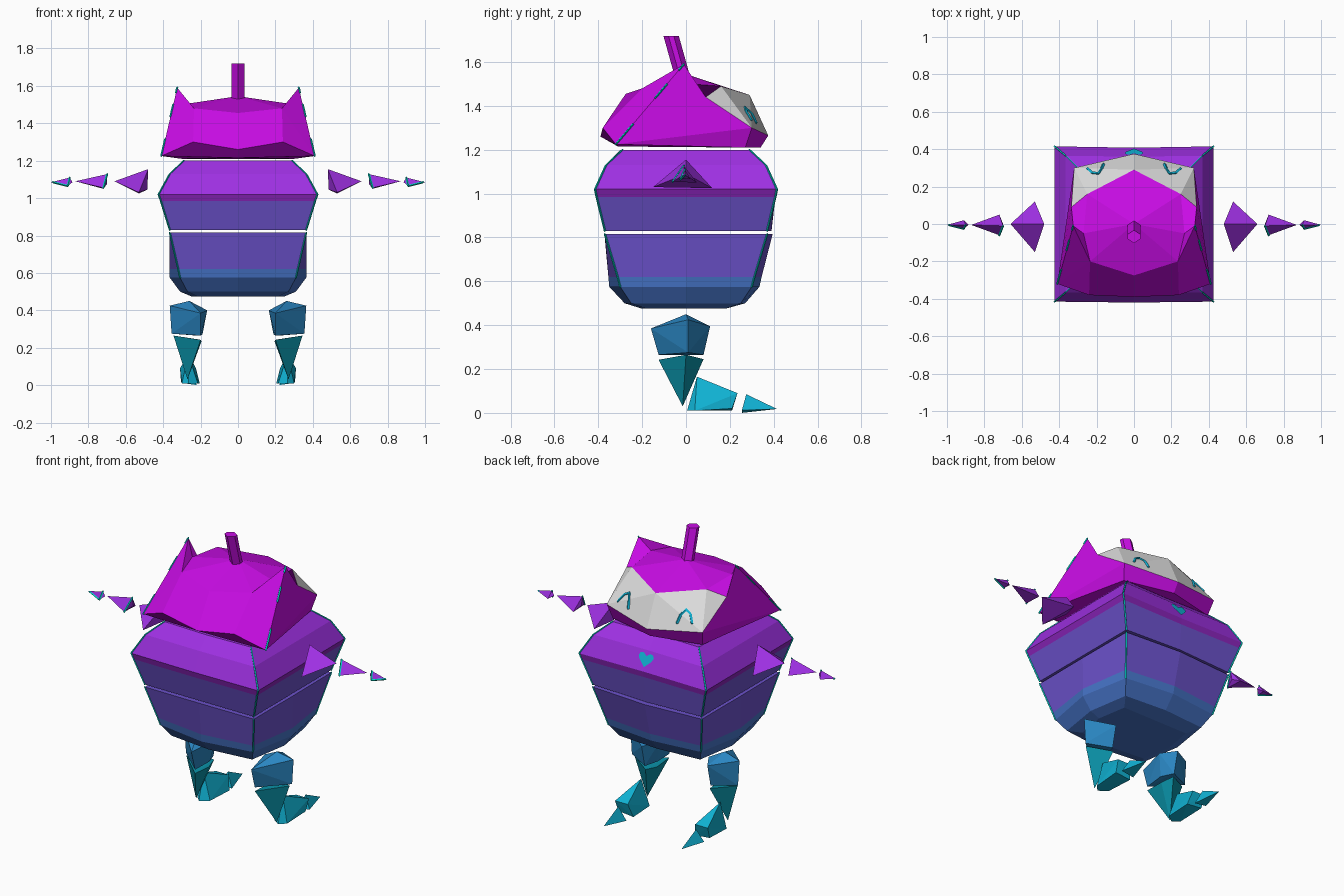
import bpy, bmesh
from mathutils import Vector
from mathutils.bvhtree import BVHTree

if "Cube" in bpy.data.objects:
    bpy.data.objects.remove(bpy.data.objects["Cube"])


def lin(c):
    c /= 255
    return c / 12.92 if c <= 0.04045 else ((c + 0.055) / 1.055) ** 2.4


def colour(name, r, g, b):
    m = bpy.data.materials.new(name)
    m.diffuse_color = (lin(r), lin(g), lin(b), 1)
    m.use_nodes = True
    m.node_tree.nodes["Principled BSDF"].inputs["Base Color"].default_value = m.diffuse_color
    return m


MAGENTA = colour("magenta", 200, 12, 228)
PURPLE = colour("purple", 158, 48, 226)
PLUM = colour("plum", 138, 36, 186)
VIOLET = colour("violet", 108, 82, 204)
BLUE = colour("blue", 70, 116, 200)
STEEL = colour("steel_blue", 42, 134, 194)
TEAL = colour("teal", 10, 146, 168)
CYAN = colour("cyan", 16, 180, 214)
SEAM = colour("bright_aqua", 0, 218, 204)
WHITE = colour("pale_grey", 222, 222, 222)


def finish(name, bm, *mats):
    bmesh.ops.recalc_face_normals(bm, faces=bm.faces)
    me = bpy.data.meshes.new(name)
    bm.to_mesh(me)
    bm.free()
    for m in mats:
        me.materials.append(m)
    ob = bpy.data.objects.new(name, me)
    bpy.context.collection.objects.link(ob)
    return ob


def hulls(name, groups, mat):
    """One object made of a convex solid for every group of points."""
    bm = bmesh.new()
    for pts in groups:
        vs = [bm.verts.new(p) for p in pts]
        out = bmesh.ops.convex_hull(bm, input=vs)
        loose = {v for v in out["geom_interior"] + out["geom_unused"]
                 if isinstance(v, bmesh.types.BMVert)}
        bmesh.ops.delete(bm, geom=list(loose), context='VERTS')
    return finish(name, bm, mat)


def both_sides(name, pts, mat):
    for side, s in (("right", 1), ("left", -1)):
        hulls(f"{side}_{name}", [[(s * x, y, z) for x, y, z in pts]], mat)


def strip(name, paths, r, mat):
    """Thin lines following each path."""
    axes = [Vector(a) * s for a in ((r, 0, 0), (0, r, 0), (0, 0, r)) for s in (1, -1)]
    hulls(name, [[Vector(p) + a for p in seg for a in axes]
                 for path in paths for seg in zip(path, path[1:])], mat)


def ring(z, x, y, mx, front, back):
    """Square ring with corners (x, y) and its own mid-side points."""
    return [(x, -y, z), (mx, 0, z), (x, y, z), (0, back, z),
            (-x, y, z), (-mx, 0, z), (-x, -y, z), (0, front, z)]


def loft(name, rings, band_mats):
    """Closed stack of rings, one material per band."""
    bm = bmesh.new()
    vs = [[bm.verts.new(p) for p in r] for r in rings]
    mats = list(dict.fromkeys(band_mats))
    for i, m in enumerate(band_mats):
        for j in range(len(vs[i])):
            k = (j + 1) % len(vs[i])
            f = bm.faces.new((vs[i][j], vs[i][k], vs[i + 1][k], vs[i + 1][j]))
            f.material_index = mats.index(m)
    bm.faces.new(vs[0]).material_index = mats.index(band_mats[0])
    bm.faces.new(vs[-1]).material_index = mats.index(band_mats[-1])
    return finish(name, bm, *mats)


# Chest and belly shells
chest = [ring(0.83, .365, .37, .365, -.37, .39), ring(0.985, .413, .408, .413, -.41, .403),
         ring(1.02, .425, .415, .425, -.42, .408), ring(1.13, .365, .365, .365, -.37, .36),
         ring(1.20, .29, .29, .29, -.30, .285)]
loft("chest", chest, [VIOLET, PLUM, PURPLE, PURPLE])
belly = [ring(0.475, .22, .18, .25, -.20, .18), ring(0.50, .27, .25, .31, -.28, .27),
         ring(0.575, .31, .30, .365, -.35, .335), ring(0.62, .32, .312, .365, -.354, .345),
         ring(0.815, .365, .37, .367, -.372, .395)]
loft("belly", belly, [BLUE, BLUE, BLUE, VIOLET])
strip("body_seams", [[r[c] for r in part] for part in (chest, belly[2:]) for c in (0, 2, 4, 6)],
      0.005, SEAM)

# Head: right half listed, left half mirrored
H = dict(A=(0, 0, 1.545), T0=(0, .29, 1.45), T1=(.25, .16, 1.49), T2=(.27, -.05, 1.505),
         T3=(.235, -.2, 1.48), T4=(0, -.275, 1.455), E=(.325, -.01, 1.59),
         C=(.41, -.32, 1.225), F=(0, -.39, 1.26), G=(.24, -.38, 1.30),
         S=(.335, .09, 1.44), B=(.32, .30, 1.30), N=(0, .375, 1.265),
         L=(0, .34, 1.21), K=(.30, .27, 1.21), U=(0, -.31, 1.215))
SHELL = ["A T0 T1", "A T1 T2", "A T2 T3", "A T3 T4", "T4 T3 G F", "E T2 T3", "E T3 C",
         "T3 G C", "F G C U", "U C K L", "E C B S", "C K B", "K L N B", "E S T1 T2"]
VISOR = ["T0 T1 B", "T0 B N", "T1 S B"]
bm = bmesh.new()
for s in (1, -1):
    v = {k: bm.verts.new((s * x, y, z)) for k, (x, y, z) in H.items()}
    for i, group in enumerate((SHELL, VISOR)):
        for f in group:
            bm.faces.new([v[k] for k in f.split()]).material_index = i
bmesh.ops.remove_doubles(bm, verts=bm.verts, dist=1e-4)
bmesh.ops.recalc_face_normals(bm, faces=bm.faces)
tree = BVHTree.FromBMesh(bm)
finish("head", bm, MAGENTA, WHITE)

# Aqua dashes along the ear ridges
ear, cheek = Vector(H["E"]), Vector(H["C"])
dashes = []
for s in (1, -1):
    for a, b in ((0, .07), (.25, .42), (.75, 1)):
        dashes.append([Vector((s * p.x, p.y, p.z)) for p in (ear.lerp(cheek, a), ear.lerp(cheek, b))])
strip("ear_seams", dashes, 0.006, SEAM)

# Happy eyes laid on the visor
eyes = []
for s in (1, -1):
    path = []
    for u, w in ((.53, .2), (.58, .4), (.66, .52), (.75, .42), (.80, .2)):
        top = Vector(H["T0"]).lerp(Vector(H["T1"]), u)
        p = Vector(H["N"]).lerp(Vector(H["B"]), u).lerp(top, w)
        path.append(tree.find_nearest(Vector((s * p.x, p.y, p.z)))[0])
    eyes.append(path)
strip("eyes", eyes, 0.009, CYAN)

# Heart plate on the chest
bm = bmesh.new()
outline = [(0, -.035), (.04, 0), (.05, .02), (.04, .035), (.02, .037), (0, .022),
           (-.02, .037), (-.04, .035), (-.05, .02), (-.04, 0)]
bm.faces.new([bm.verts.new((x, .408 - (.06 + h) * .436 + .006, 1.08 + h)) for x, h in reversed(outline)])
me = finish("heart", bm, CYAN)

# Stem on top
hulls("stem", [[(x, y + c, z) for c, z in ((-.015, 1.53), (-.068, 1.72))
                for x, y in ((.034, .012), (.034, -.012), (-.034, .012), (-.034, -.012),
                             (0, .035), (0, -.035))]], MAGENTA)

# Floating arm shards
both_sides("upper_arm", [(.48, 0, 1.155), (.53, .12, 1.025), (.53, -.15, 1.03),
                         (.485, 0, 1.045), (.66, 0, 1.09)], PURPLE)
both_sides("forearm", [(.70, -.01, 1.128), (.72, .05, 1.05), (.72, -.06, 1.055),
                       (.70, 0, 1.075), (.87, -.005, 1.09)], PURPLE)
both_sides("hand", [(.90, -.005, 1.11), (.91, .02, 1.068), (.91, -.025, 1.065),
                    (.885, -.005, 1.085), (1.0, -.005, 1.085)], PURPLE)
for s in (1, -1):
    side = "right" if s > 0 else "left"
    strip(side + "_arm_seams", [[(s * .70, -.01, 1.128), (s * .72, -.06, 1.055)],
                                [(s * .90, -.005, 1.11), (s * .91, -.025, 1.065),
                                 (s * 0.99, -.005, 1.085)]], 0.006, SEAM)

# Legs
both_sides("thigh", [(.26, 0, .45), (.165, .02, .40), (.20, -.16, .385), (.365, .01, .425),
                     (.22, .11, .395), (.19, 0, .27), (.20, -.125, .265), (.355, .01, .275),
                     (.22, .08, .265)], STEEL)
both_sides("shin", [(.345, 0, .265), (.20, -.125, .242), (.215, .08, .245), (.195, 0, .235),
                    (.27, -.015, .03)], TEAL)
both_sides("foot", [(.265, .005, .01), (.265, .05, .165), (.31, .235, .09), (.225, .235, .09),
                    (.305, .21, .02), (.205, .21, .01), (.215, .04, .01), (.30, .04, .01)], CYAN)
both_sides("toe", [(.22, .255, .0), (.30, .255, .012), (.26, .275, .085), (.26, .415, .018)], CYAN)
